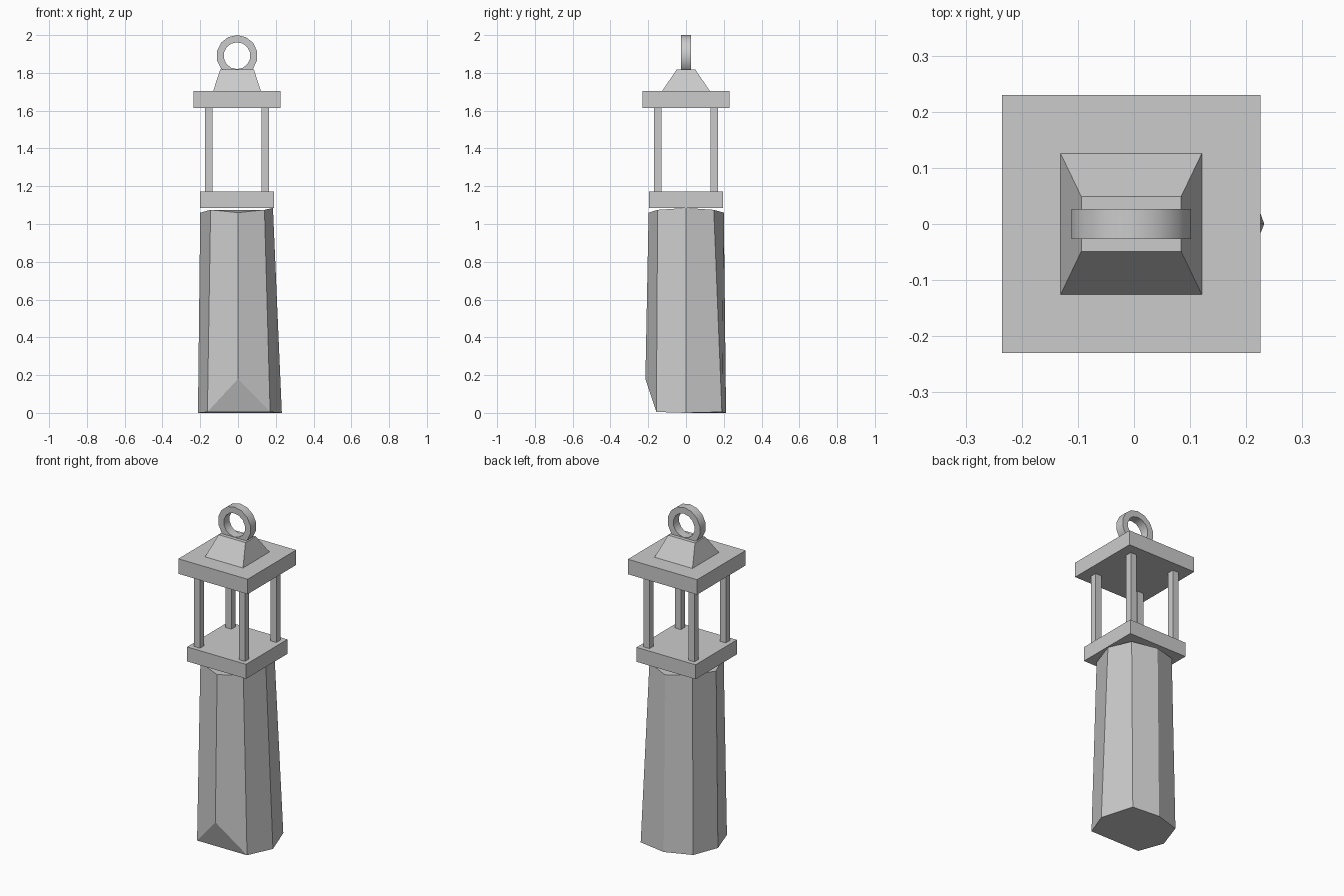
import bpy, bmesh, math

if "Cube" in bpy.data.objects:
    bpy.data.objects.remove(bpy.data.objects["Cube"])

CX = -0.005  # lantern axis, slightly off the post


def make(name, verts, faces):
    mesh = bpy.data.meshes.new(name)
    mesh.from_pydata(verts, [], faces)
    bm = bmesh.new()
    bm.from_mesh(mesh)
    bmesh.ops.recalc_face_normals(bm, faces=bm.faces)
    bm.to_mesh(mesh)
    bm.free()
    obj = bpy.data.objects.new(name, mesh)
    bpy.context.collection.objects.link(obj)
    return obj


def frustum(name, x, y, z0, z1, b, t):
    """Four-sided block with half sizes b at the bottom and t at the top."""
    corners = [(-1, -1), (1, -1), (1, 1), (-1, 1)]
    verts = [(x + i * h[0], y + j * h[1], z)
             for h, z in ((b, z0), (t, z1)) for i, j in corners]
    sides = [(i, (i + 1) % 4, (i + 1) % 4 + 4, i + 4) for i in range(4)]
    return make(name, verts, [(3, 2, 1, 0), (4, 5, 6, 7)] + sides)


# Rough-hewn eight-sided post with a chipped front corner
bottom = [(0, -0.215, 0.18), (0.17, -0.157, 0.005), (0.232, 0, 0), (0.168, 0.19, 0.005),
          (0, 0.212, 0), (-0.16, 0.16, 0.005), (-0.212, 0, 0), (-0.162, -0.157, 0.005)]
top = [(0, -0.198, 1.06), (0.14, -0.15, 1.075), (0.185, 0, 1.085), (0.14, 0.147, 1.075),
       (0, 0.2, 1.06), (-0.145, 0.147, 1.075), (-0.2, 0, 1.06), (-0.145, -0.15, 1.075)]
sides = [(i, (i + 1) % 8, (i + 1) % 8 + 8, i + 8) for i in range(8)]
make("post", bottom + top,
     sides + [(0, 7, 1), (7, 6, 5, 4, 3, 2, 1), tuple(range(8, 16))])

# Lantern base, roof slab and roof cap
frustum("lantern_base", CX, 0, 1.085, 1.172, (0.196, 0.196), (0.196, 0.196))
frustum("roof_slab", CX, 0, 1.615, 1.705, (0.23, 0.23), (0.23, 0.23))
frustum("roof_cap", CX, 0, 1.705, 1.818, (0.126, 0.126), (0.089, 0.049))

# Four corner posts
for i in (-1, 1):
    for j in (-1, 1):
        frustum("corner_post", CX + i * 0.149, j * 0.149, 1.172, 1.615,
                (0.02, 0.02), (0.02, 0.02))

# Hanging ring, sunk into the cap
N = 14
profile = [(0.109, -0.027), (0.109, 0.027), (0.071, 0.027), (0.071, -0.027)]
verts, faces = [], []
for s in range(N):
    a = 2 * math.pi * s / N + math.pi / 2
    verts += [(CX + r * math.cos(a), y, 1.891 + r * math.sin(a)) for r, y in profile]
    n = (s + 1) % N
    faces += [(s * 4 + k, s * 4 + (k + 1) % 4, n * 4 + (k + 1) % 4, n * 4 + k)
              for k in range(4)]
ring = make("hanging_ring", verts, faces)
bpy.context.view_layer.objects.active = ring
ring.select_set(True)
bpy.ops.object.shade_smooth_by_angle(angle=math.radians(40))
